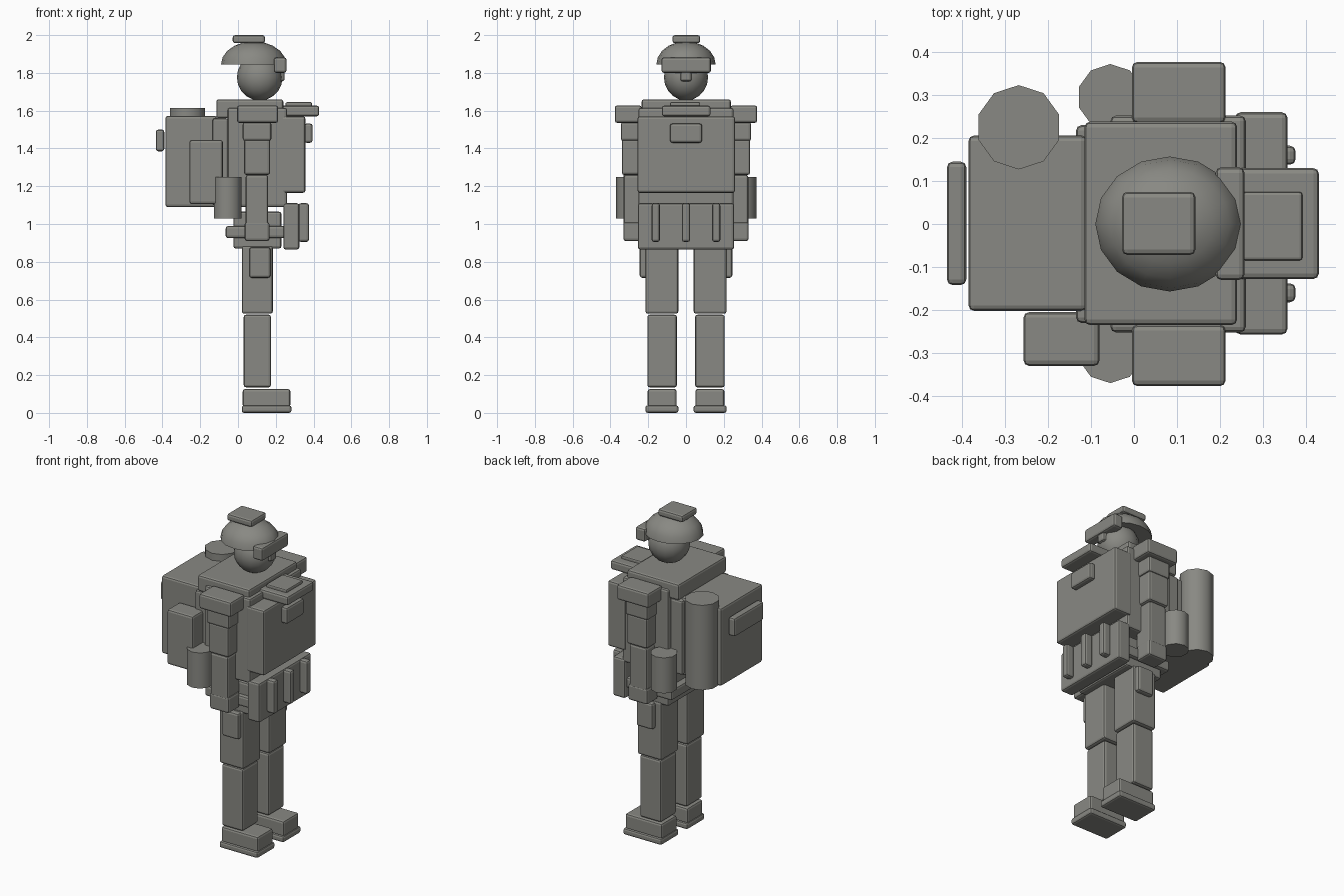
import bpy, bmesh, math
from mathutils import Vector, Matrix

cube = bpy.data.objects.get("Cube")
if cube:
    bpy.data.objects.remove(cube, do_unlink=True)

grey = bpy.data.materials.new("warm_grey")
grey.use_nodes = True
COLOUR = (0.25, 0.25, 0.228, 1)
grey.diffuse_color = COLOUR
grey.node_tree.nodes["Principled BSDF"].inputs["Base Color"].default_value = COLOUR


def finish(name, bm, smooth=None):
    mesh = bpy.data.meshes.new(name)
    bm.to_mesh(mesh)
    bm.free()
    mesh.materials.append(grey)
    obj = bpy.data.objects.new(name, mesh)
    bpy.context.collection.objects.link(obj)
    if smooth:
        bpy.ops.object.select_all(action="DESELECT")
        obj.select_set(True)
        bpy.context.view_layer.objects.active = obj
        bpy.ops.object.shade_smooth_by_angle(angle=math.radians(smooth))
    return obj


def box(name, x, y, z, bevel=0.013):
    """Bevelled block spanning the given (low, high) ranges."""
    size = Vector([r[1] - r[0] for r in (x, y, z)])
    centre = Vector([(r[0] + r[1]) / 2 for r in (x, y, z)])
    bm = bmesh.new()
    bmesh.ops.create_cube(bm, size=1, matrix=Matrix.Translation(centre) @ Matrix.Diagonal(size).to_4x4())
    bmesh.ops.bevel(bm, geom=bm.edges[:], offset=min(bevel, 0.3 * min(size)), segments=2,
                    profile=0.5, affect="EDGES", clamp_overlap=True)
    return finish(name, bm)


def pair(name, x, y, z):
    """Matching blocks on both sides of the body."""
    box("far_" + name, x, y, z)
    box("near_" + name, x, (-y[1], -y[0]), z)


def cylinder(name, x, y, radius, z):
    bm = bmesh.new()
    bmesh.ops.create_cone(bm, cap_ends=True, segments=10, radius1=radius, radius2=radius,
                          depth=z[1] - z[0], matrix=Matrix.Translation((x, y, sum(z) / 2)))
    return finish(name, bm, 40)


def ball(name, centre, radii, half=False):
    bm = bmesh.new()
    bmesh.ops.create_uvsphere(bm, u_segments=16, v_segments=10, radius=1)
    if half:
        cut = bmesh.ops.bisect_plane(bm, geom=bm.verts[:] + bm.edges[:] + bm.faces[:],
                                     plane_co=(0, 0, 0), plane_no=(0, 0, -1), clear_outer=True)
        rim = [e for e in cut["geom_cut"] if isinstance(e, bmesh.types.BMEdge)]
        bmesh.ops.contextual_create(bm, geom=rim)
    bmesh.ops.transform(bm, verts=bm.verts[:],
                        matrix=Matrix.Translation(centre) @ Matrix.Diagonal(radii).to_4x4())
    return finish(name, bm, 45)


# Legs
pair("boot_sole", (0.02, 0.283), (0.04, 0.215), (0, 0.04))
pair("boot", (0.025, 0.277), (0.05, 0.203), (0.03, 0.127))
pair("shin", (0.03, 0.175), (0.048, 0.205), (0.135, 0.52))
pair("thigh", (0.02, 0.185), (0.04, 0.215), (0.525, 0.885))
pair("thigh_pouch", (0.06, 0.172), (0.2, 0.245), (0.715, 0.877))

# Hips and belt
box("pelvis", (-0.025, 0.23), (-0.21, 0.21), (0.87, 1.065))
box("belt", (-0.065, 0.258), (-0.235, 0.235), (0.925, 0.99))
box("belt_front_panel", (0.24, 0.325), (-0.255, 0.255), (0.865, 1.11))
for i, y in enumerate((-0.16, 0, 0.16)):
    box(f"magazine_{i + 1}", (0.32, 0.376), (y - 0.022, y + 0.022), (0.905, 1.11))

# Torso and vest
box("torso", (-0.055, 0.26), (-0.252, 0.252), (1.09, 1.615))
box("vest_back", (-0.135, -0.05), (-0.23, 0.23), (1.1, 1.56))
box("collar_slab", (-0.115, 0.24), (-0.235, 0.238), (1.56, 1.66))
box("chest_plate", (0.235, 0.357), (-0.257, 0.26), (1.165, 1.57))
box("chest_pouch", (0.35, 0.395), (-0.085, 0.085), (1.43, 1.532))
box("chest_tray", (0.2, 0.43), (-0.128, 0.13), (1.57, 1.627))
box("chest_tray_screen", (0.252, 0.392), (-0.085, 0.075), (1.62, 1.645))

# Arms
pair("shoulder_pad", (-0.005, 0.213), (0.235, 0.377), (1.535, 1.628))
pair("sleeve", (0.025, 0.177), (0.2, 0.345), (1.44, 1.54))
pair("upper_arm", (0.032, 0.17), (0.205, 0.34), (1.26, 1.45))
pair("forearm", (0.04, 0.16), (0.21, 0.33), (0.99, 1.26))
pair("hand", (0.035, 0.167), (0.22, 0.332), (0.91, 1.01))

# Backpack and carried gear
box("backpack", (-0.385, -0.11), (-0.202, 0.206), (1.09, 1.572))
box("backpack_flap", (-0.435, -0.39), (-0.142, 0.145), (1.385, 1.5))
box("backpack_side_pouch", (-0.257, -0.08), (-0.33, -0.205), (1.105, 1.445))
cylinder("bedroll", -0.268, 0.225, 0.098, (1.09, 1.615))
cylinder("far_canteen", -0.055, 0.295, 0.077, (1.03, 1.25))
cylinder("near_canteen", -0.055, -0.293, 0.077, (1.03, 1.25))

# Head and helmet
ball("head", (0.115, 0, 1.777), (0.121, 0.117, 0.123))
ball("helmet", (0.083, 0, 1.845), (0.173, 0.157, 0.122), half=True)
box("helmet_top_box", (-0.028, 0.143), (-0.072, 0.075), (1.957, 2.0))
box("goggles", (0.19, 0.257), (-0.13, 0.132), (1.8, 1.882))
box("nose", (0.19, 0.247), (-0.03, 0.03), (1.755, 1.82))
